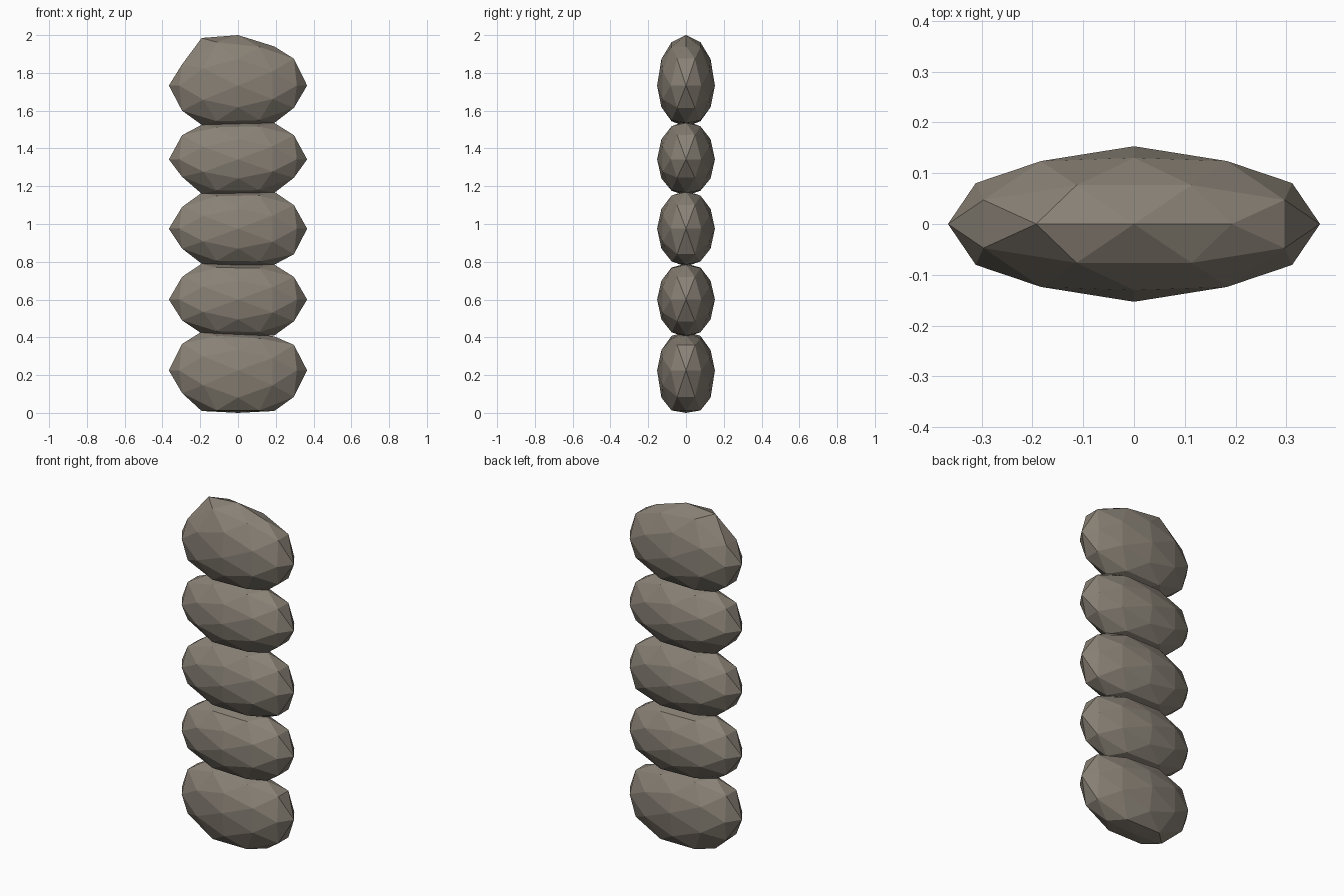
import bpy, bmesh, math
from mathutils import Matrix

if "Cube" in bpy.data.objects:
    bpy.data.objects.remove(bpy.data.objects["Cube"])

HALF_X, HALF_Y = 0.366, 0.153
# column positions across a stone (unit x) and the unit sphere heights there
XS = [-0.809, -0.526, 0.0, 0.526, 0.809]
UNIT_Z = [0.5, 0.851, 1.0, 0.851, 0.5]

# per stone: mid height, top outline heights, bottom outline heights (left to right)
STONES = [
    (0.225, [0.365, 0.43, 0.43, 0.405, 0.36], [0.105, 0.01, -0.05, 0.01, 0.085]),
    (0.60, [0.72, 0.79, 0.79, 0.785, 0.72], [0.49, 0.42, 0.40, 0.41, 0.485]),
    (0.975, [1.09, 1.165, 1.175, 1.17, 1.10], [0.87, 0.79, 0.775, 0.785, 0.84]),
    (1.342, [1.47, 1.525, 1.545, 1.535, 1.47], [1.25, 1.16, 1.15, 1.165, 1.245]),
    (1.733, [1.845, 1.985, 2.0, 1.94, 1.875], [1.60, 1.525, 1.515, 1.535, 1.615]),
]


def interpolate(x, values):
    if x <= XS[0]:
        return values[0]
    for i in range(4):
        if x <= XS[i + 1]:
            t = (x - XS[i]) / (XS[i + 1] - XS[i])
            return values[i] + t * (values[i + 1] - values[i])
    return values[-1]


def make_stone(name, mid, top, bottom):
    bm = bmesh.new()
    bmesh.ops.create_icosphere(bm, subdivisions=2, radius=1.0)
    # turn an edge midpoint to the top so vertices fall on all three axes
    turn = Matrix.Rotation(-math.atan(2) / 2, 4, 'Y')
    bmesh.ops.transform(bm, matrix=turn, verts=bm.verts)
    up = [(h - mid) / u for h, u in zip(top, UNIT_Z)]
    down = [(mid - h) / u for h, u in zip(bottom, UNIT_Z)]
    for v in bm.verts:
        x, y, z = v.co
        scale = interpolate(x, up if z > 0 else down)
        v.co = (x * HALF_X, y * HALF_Y, max(0.0, mid + z * scale))
    bmesh.ops.recalc_face_normals(bm, faces=bm.faces)
    mesh = bpy.data.meshes.new(name)
    bm.to_mesh(mesh)
    bm.free()
    obj = bpy.data.objects.new(name, mesh)
    bpy.context.collection.objects.link(obj)
    # warm grey stone
    mesh.materials.append(stone_mat)


stone_mat = bpy.data.materials.new("stone")
stone_mat.diffuse_color = (0.25, 0.22, 0.18, 1)
stone_mat.use_nodes = True
stone_mat.node_tree.nodes["Principled BSDF"].inputs["Base Color"].default_value = stone_mat.diffuse_color

# stacked column of stones
for i, (mid, top, bottom) in enumerate(STONES):
    make_stone(f"stone_{i + 1}", mid, top, bottom)
